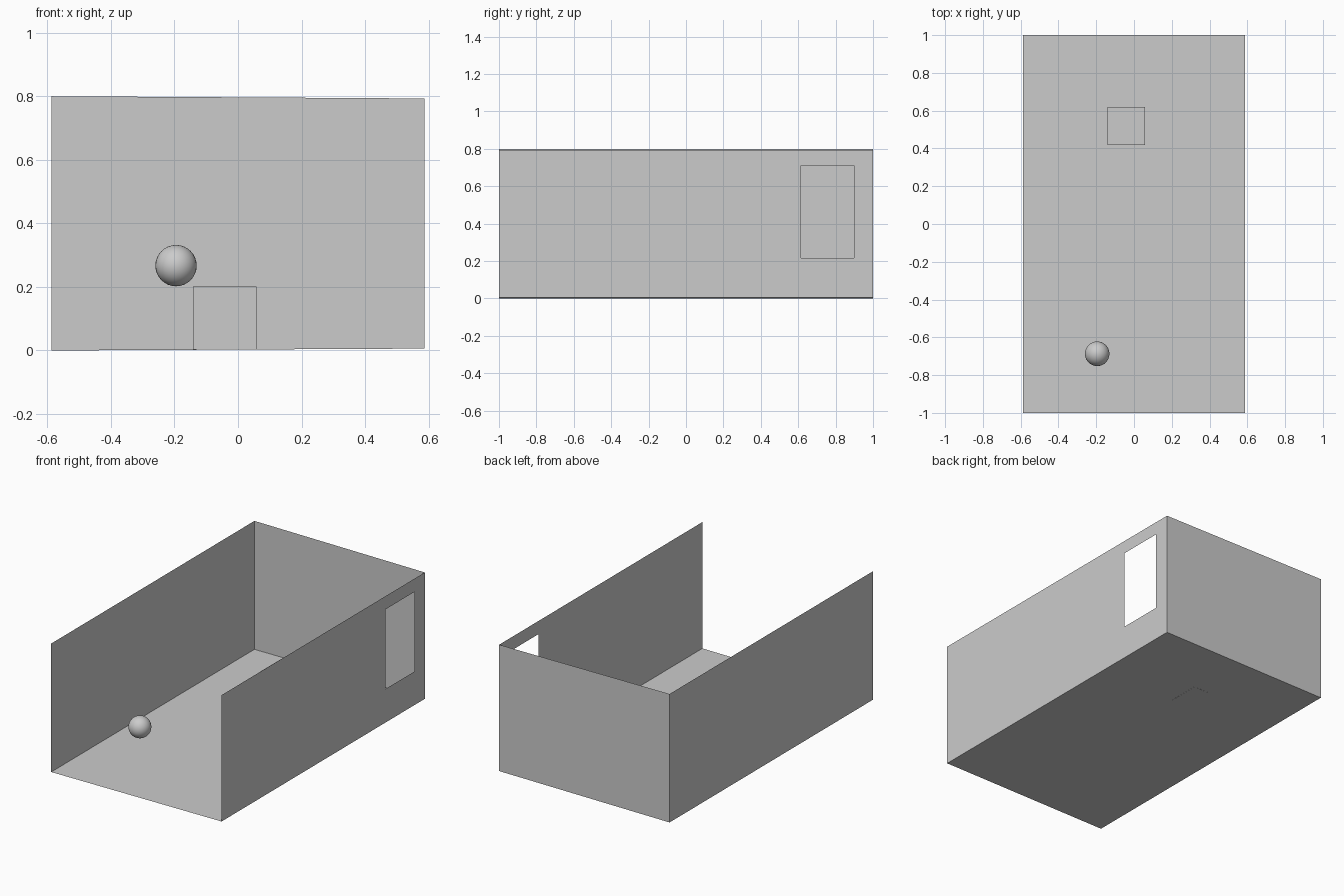
import bpy, bmesh

if "Cube" in bpy.data.objects:
    bpy.data.objects.remove(bpy.data.objects["Cube"])

X, Y = 0.587, 1.0            # half width and half length of the room
TOP_L, TOP_R = 0.80, 0.793   # wall heights at left and right
BOT_L, BOT_R = 0.0, 0.006    # floor heights at left and right


def sheet(name, quads):
    """One object made of flat quads that share their corners."""
    bm = bmesh.new()
    for quad in quads:
        bm.faces.new([bm.verts.new(p) for p in quad])
    bmesh.ops.remove_doubles(bm, verts=bm.verts, dist=1e-5)
    mesh = bpy.data.meshes.new(name)
    bm.to_mesh(mesh)
    bm.free()
    obj = bpy.data.objects.new(name, mesh)
    bpy.context.collection.objects.link(obj)
    return obj


# Floor, left wall and back wall; the front and the top stay open
sheet("floor", [[(-X, -Y, BOT_L), (X, -Y, BOT_R), (X, Y, BOT_R), (-X, Y, BOT_L)]])
sheet("left_wall", [[(-X, -Y, BOT_L), (-X, -Y, TOP_L), (-X, Y, TOP_L), (-X, Y, BOT_L)][::-1]])
sheet("back_wall", [[(-X, Y, BOT_L), (X, Y, BOT_R), (X, Y, TOP_R), (-X, Y, TOP_L)][::-1]])

# Right wall: a 3 x 3 grid of panels with the window cell left out
ys = [-Y, 0.615, 0.898, Y]
zs = [BOT_R, 0.215, 0.711, TOP_R]
panels = [[(X, ys[i], zs[j]), (X, ys[i + 1], zs[j]),
           (X, ys[i + 1], zs[j + 1]), (X, ys[i], zs[j + 1])]
          for i in range(3) for j in range(3) if (i, j) != (1, 1)]
sheet("right_wall", panels)

# Block standing on the floor near the back
bpy.ops.mesh.primitive_cube_add(size=0.199, location=(-0.042, 0.519, 0.102))
bpy.context.object.name = "block"

# Ball floating near the front
bpy.ops.mesh.primitive_uv_sphere_add(segments=32, ring_count=16, radius=0.065,
                                     location=(-0.195, -0.687, 0.267))
bpy.context.object.name = "ball"
bpy.ops.object.shade_smooth()
